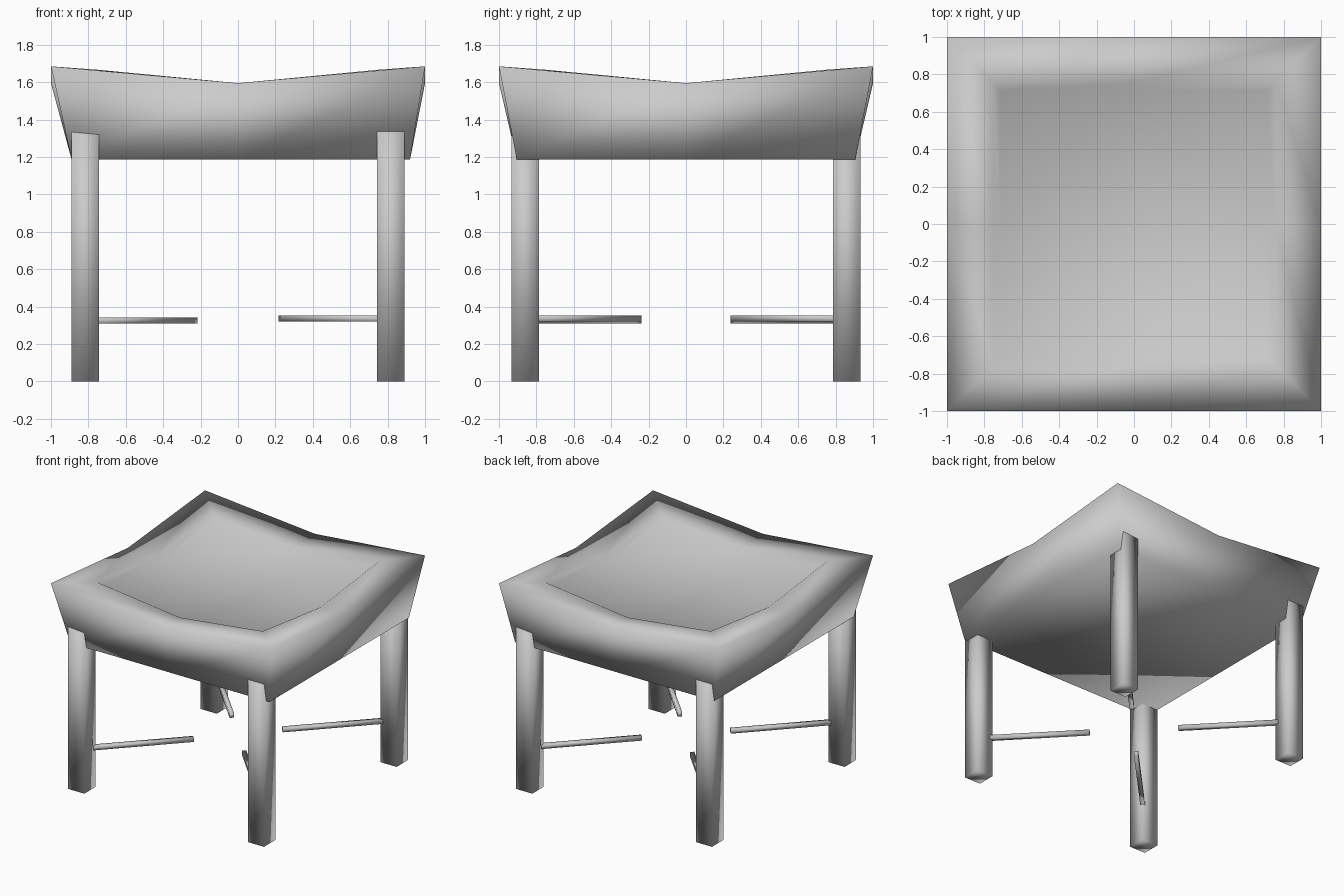
import bpy, bmesh
from mathutils import Matrix, Vector

if "Cube" in bpy.data.objects:
    bpy.data.objects.remove(bpy.data.objects["Cube"])

mat = bpy.data.materials.new("plain_grey")
mat.use_nodes = True
mat.diffuse_color = (0.6, 0.6, 0.6, 1)
mat.node_tree.nodes["Principled BSDF"].inputs["Base Color"].default_value = mat.diffuse_color


def finish(name, bm):
    bmesh.ops.recalc_face_normals(bm, faces=bm.faces)
    for f in bm.faces:
        f.smooth = True
    mesh = bpy.data.meshes.new(name)
    bm.to_mesh(mesh)
    bm.free()
    mesh.materials.append(mat)
    obj = bpy.data.objects.new(name, mesh)
    bpy.context.collection.objects.link(obj)
    return obj


# Seat: square rings of corners and edge midpoints, from the underside
# out to the rim and down into the dished top
def ring(bm, half, mid_z, corner_z, shift=0):
    steps = [(-1, -1), (0, -1), (1, -1), (1, 0), (1, 1), (0, 1), (-1, 1), (-1, 0)]
    return [bm.verts.new((half * x + shift, half * y, corner_z if x and y else mid_z))
            for x, y in steps]


bm = bmesh.new()
rings = [ring(bm, *r) for r in (
    (0.905, 1.187, 1.187, 0.015),  # underside, slightly off centre
    (1.0, 1.595, 1.685),           # outer rim
    (0.755, 1.578, 1.667),         # inner rim
    (0.715, 1.553, 1.632),         # edge of the dish
)]
for a, b in zip(rings, rings[1:]):
    for i in range(8):
        j = (i + 1) % 8
        bm.faces.new((a[i], a[j], b[j], b[i]))
bm.faces.new(rings[0])
centre = bm.verts.new((0, 0, 1.54))
dish = rings[-1]
for i in range(0, 8, 2):
    bm.faces.new((dish[i - 1], dish[i], dish[i + 1], centre))
finish("seat", bm)

# Legs and the short stretchers that point from them to the middle
LEG_X, LEG_Y, LEG_W, LEG_TOP = 0.817, 0.86, 0.147, 1.37
ROD = 0.034
for sx, side in ((-1, "right"), (1, "left")):
    for sy, end in ((-1, "front"), (1, "back")):
        bm = bmesh.new()
        bmesh.ops.create_cube(bm, size=1, matrix=Matrix.Translation(
            (sx * LEG_X, sy * LEG_Y, LEG_TOP / 2)) @ Matrix.Diagonal((LEG_W, LEG_W, LEG_TOP, 1)))
        finish(f"{end}_{side}_leg", bm)

        z = 0.337 if sx > 0 else 0.326
        start = Vector((sx * 0.78, sy * 0.825, z))
        stop = Vector((sx * 0.23, sy * 0.25, z))
        axis = stop - start
        bm = bmesh.new()
        bmesh.ops.create_cube(bm, size=1, matrix=Matrix.Translation((start + stop) / 2)
                              @ axis.to_track_quat("X", "Z").to_matrix().to_4x4()
                              @ Matrix.Diagonal((axis.length, ROD, ROD, 1)))
        finish(f"{end}_{side}_stretcher", bm)
